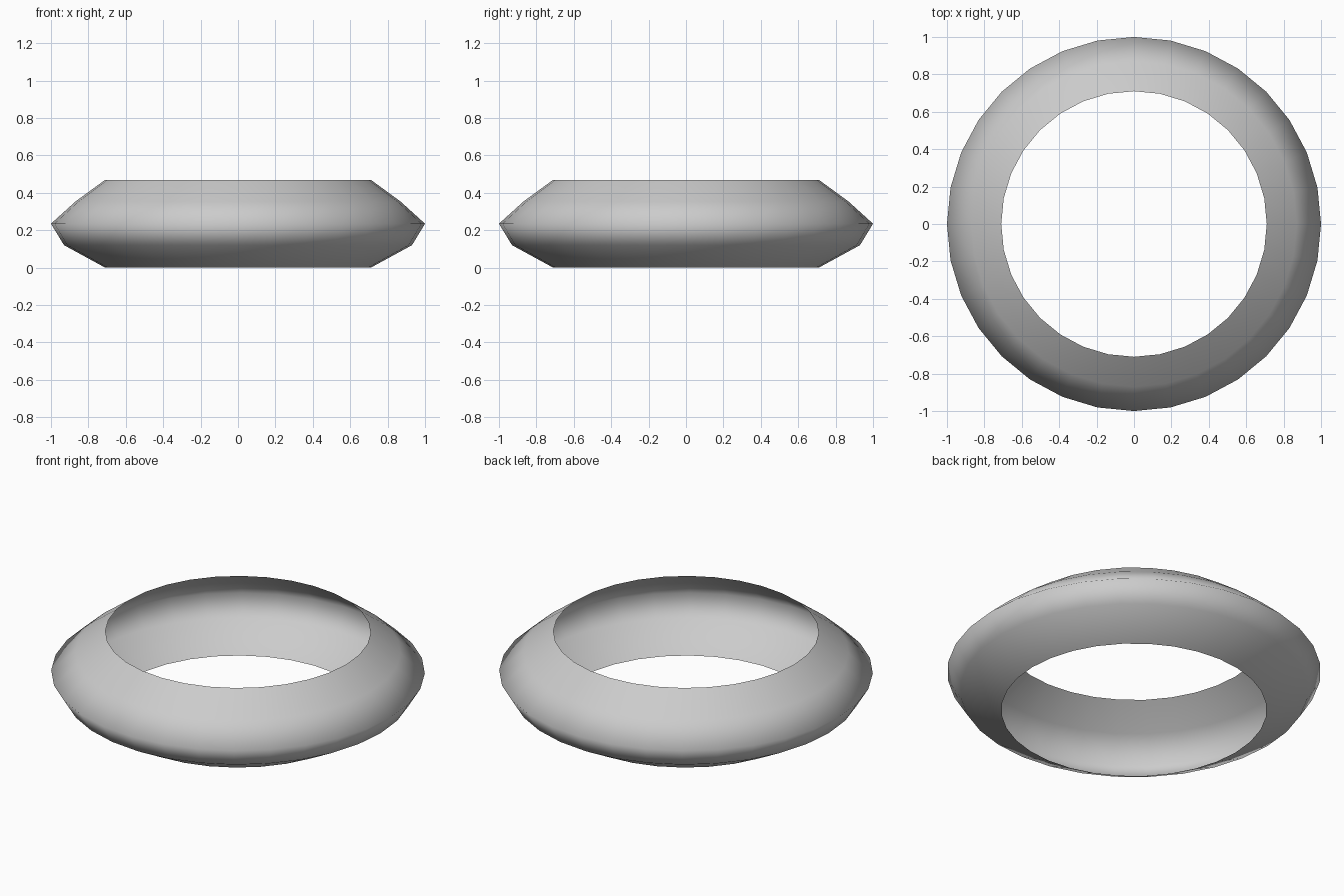
import bpy, bmesh
from math import cos, sin, tau

if "Cube" in bpy.data.objects:
    bpy.data.objects.remove(bpy.data.objects["Cube"])

SIDES = 32
# Open shell profile (radius, height), bottom rim to top rim
PROFILE = [(0.71, 0.0), (0.93, 0.12), (1.0, 0.235), (0.87, 0.353), (0.71, 0.47)]

# Ring band: profile revolved around z, open at the inside
bm = bmesh.new()
rings = [[bm.verts.new((r * cos(tau * i / SIDES), r * sin(tau * i / SIDES), z))
          for i in range(SIDES)] for r, z in PROFILE]
for low, high in zip(rings, rings[1:]):
    for i in range(SIDES):
        j = (i + 1) % SIDES
        face = bm.faces.new((low[i], low[j], high[j], high[i]))
        face.smooth = True

mesh = bpy.data.meshes.new("ring_band")
bm.to_mesh(mesh)
bm.free()
band = bpy.data.objects.new("ring_band", mesh)
bpy.context.collection.objects.link(band)
